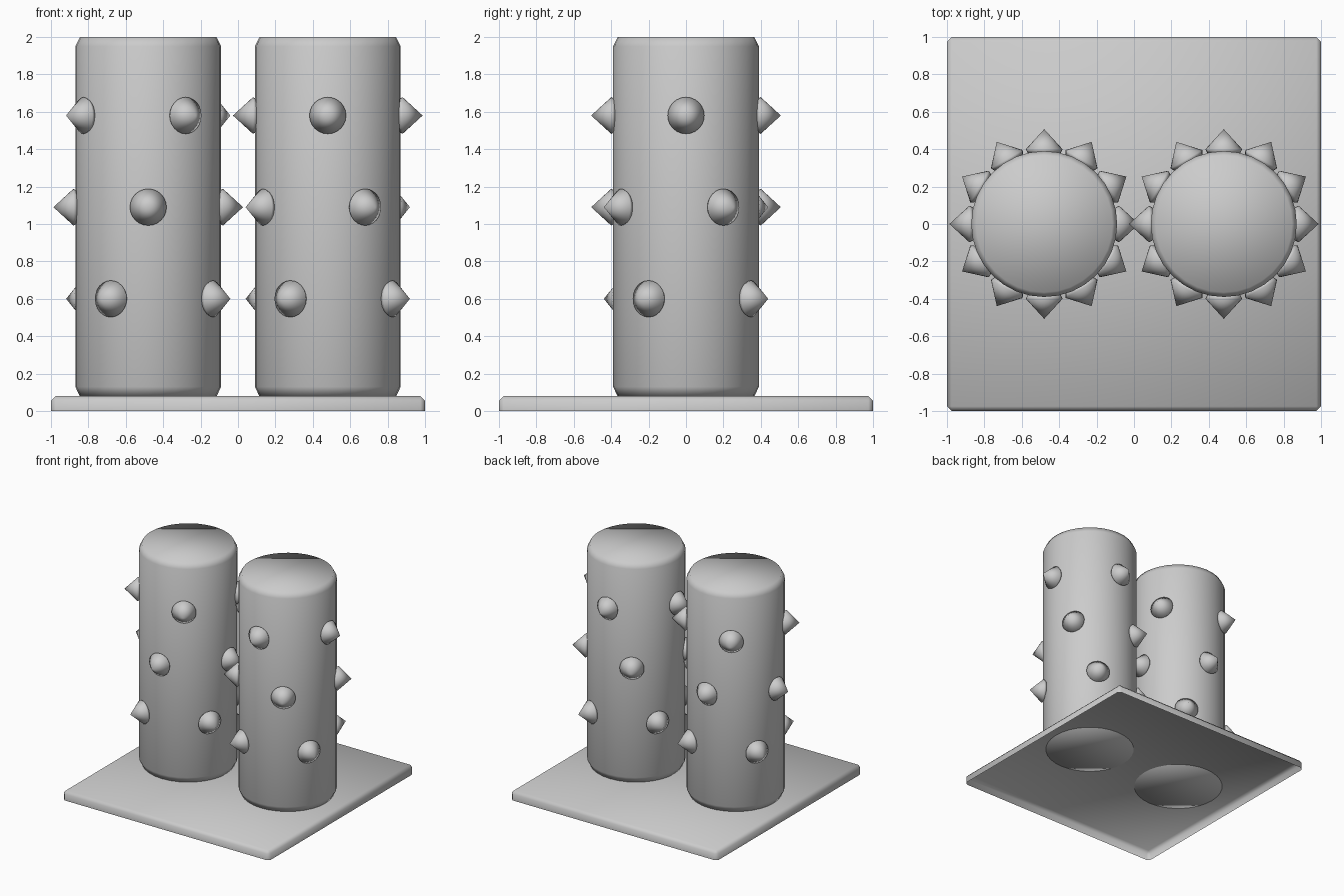
import bpy, bmesh
from math import radians, cos, sin, tau
from mathutils import Matrix

if "Cube" in bpy.data.objects:
    bpy.data.objects.remove(bpy.data.objects["Cube"])


def finish(name, bm):
    bmesh.ops.recalc_face_normals(bm, faces=bm.faces[:])
    for f in bm.faces:
        f.smooth = True
    me = bpy.data.meshes.new(name)
    bm.to_mesh(me)
    bm.free()
    ob = bpy.data.objects.new(name, me)
    bpy.context.collection.objects.link(ob)
    return ob


def lathe(name, profile, sides):
    """Spin (radius, z) points about z; radius 0 is a point, open ends are capped."""
    bm = bmesh.new()
    rings = []
    for r, z in profile:
        if r == 0:
            rings.append([bm.verts.new((0, 0, z))] * sides)
        else:
            rings.append([bm.verts.new((r * cos(tau * i / sides), r * sin(tau * i / sides), z))
                          for i in range(sides)])
    for a, b in zip(rings, rings[1:]):
        for i in range(sides):
            j = (i + 1) % sides
            bm.faces.new(dict.fromkeys((a[i], a[j], b[j], b[i])))
    for ring, (r, _) in ((rings[0], profile[0]), (rings[-1], profile[-1])):
        if r:
            bm.faces.new(ring)
    return finish(name, bm)


# Base plate: shell open underneath, chamfered on top and at the corners
bm = bmesh.new()
bmesh.ops.create_cube(bm, size=1, matrix=Matrix.Translation((0, 0, 0.04)) @ Matrix.Diagonal((2, 2, 0.08, 1)))
bmesh.ops.delete(bm, geom=[f for f in bm.faces if f.normal.z < -0.5], context='FACES_ONLY')
edges = [e for e in bm.edges if not e.is_boundary]
bmesh.ops.bevel(bm, geom=edges, offset=0.025, segments=1, affect='EDGES')
finish("base_plate", bm)

# Two rollers, each with three rows of four spikes spiralling opposite ways
spike_profile = [(0.088, 0.38), (0.098, 0.40), (0, 0.507)]
for side, label in ((-1, "left"), (1, "right")):
    cx = 0.48 * side
    roller = lathe(f"{label}_roller", [(0.365, 0.078), (0.39, 0.13), (0.39, 1.95), (0.365, 2.0)], 32)
    roller.location.x = cx
    for row in range(3):
        for k in range(4):
            angle = radians(30 * (2 - side * row) + 90 * k)
            spike = lathe(f"{label}_spike", spike_profile, 24)
            spike.matrix_world = (Matrix.Translation((cx, 0, 0.6 + 0.49 * row))
                                  @ Matrix.Rotation(angle, 4, 'Z')
                                  @ Matrix.Rotation(radians(90), 4, 'Y'))
